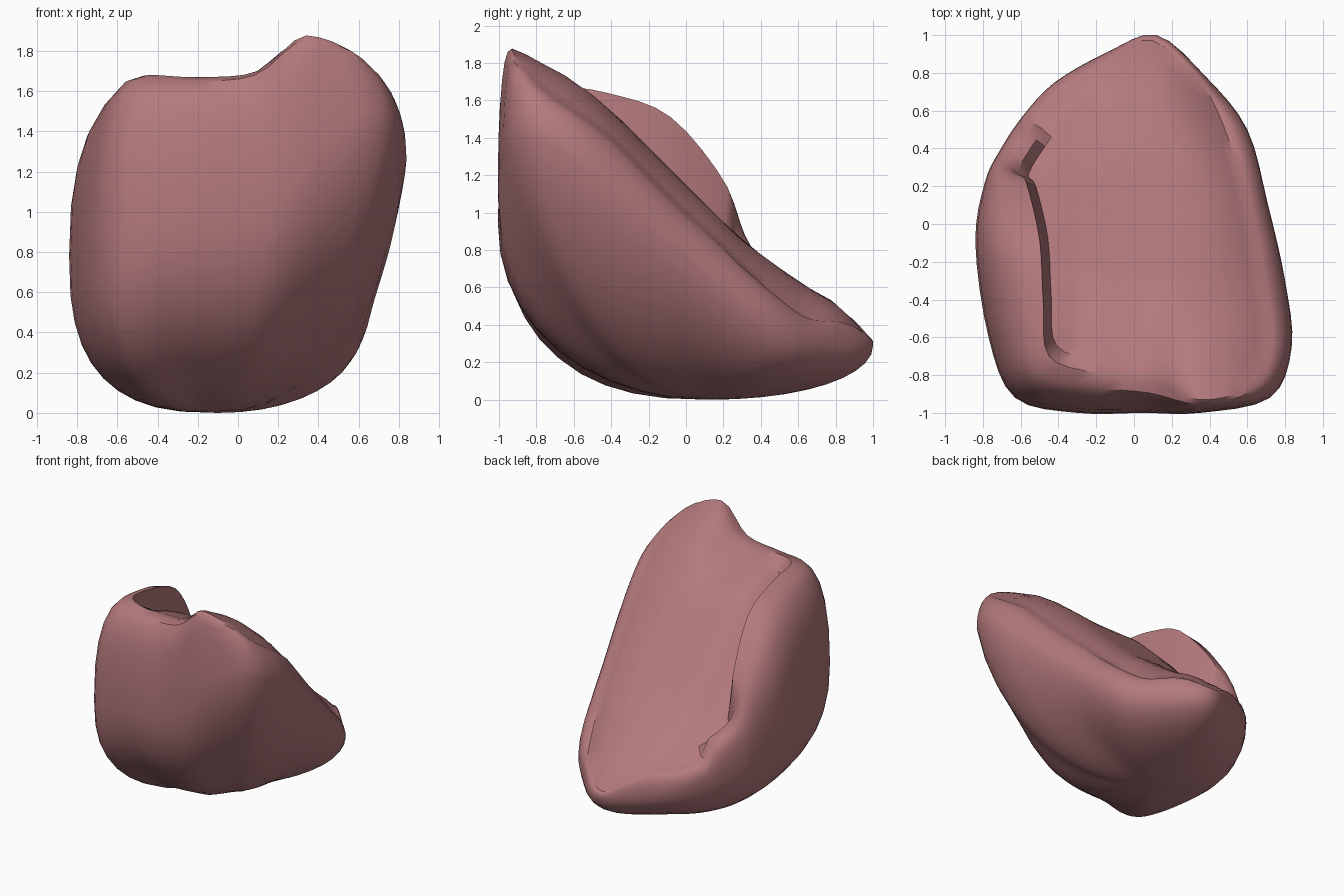
import bpy, bmesh, math
from mathutils import Vector

if "Cube" in bpy.data.objects:
    bpy.data.objects.remove(bpy.data.objects["Cube"])

SUB = 4  # interpolated points between loop stations

# Upper edge of the body, from the back tip round the right, front and left lip
rim = [(.1, .97, .33), (.36, .74, .42), (.5, .45, .62), (.59, .1, .95), (.66, -.3, 1.36),
       (.7, -.65, 1.66), (.59, -.87, 1.77), (.34, -.93, 1.88), (.1, -.84, 1.7),
       (-.2, -.79, 1.67), (-.45, -.7, 1.68), (-.48, -.42, 1.64), (-.5, -.08, 1.51),
       (-.57, .22, 1.14), (-.61, .29, .85), (-.48, .5, .68), (-.34, .68, .55), (-.1, .88, .43)]
# Widest line of the body at the same stations
belly = [(.12, 1, .29), (.38, .78, .29), (.6, .5, .38), (.71, .1, .68), (.8, -.3, 1.02),
         (.835, -.65, 1.32), (.72, -.92, 1.42), (.35, -1, 1.2), (.05, -1, .98),
         (-.3, -1, .93), (-.63, -.92, .88), (-.77, -.6, .83), (-.84, -.1, .78),
         (-.79, .22, .68), (-.71, .39, .58), (-.59, .57, .46), (-.42, .75, .38), (-.14, .91, .31)]
# Side profile of the sloping top
slope = [(-1, 1.9), (-.9, 1.87), (-.6, 1.71), (-.4, 1.55), (0, 1.15), (.3, .85),
         (.63, .61), (.78, .53), (.9, .42), (1, .3)]


def spline_loop(pts):
    """Closed Catmull-Rom curve through the stations."""
    p = [Vector(q) for q in pts]
    n, out = len(p), []
    for i in range(n):
        a, b, c, d = (p[(i + k) % n] for k in (-1, 0, 1, 2))
        for s in range(SUB):
            t = s / SUB
            out.append(.5 * (2 * b + (c - a) * t + (2 * a - 5 * b + 4 * c - d) * t * t
                             + (3 * b - a - 3 * c + d) * t ** 3))
    return out


def smooth(a, b, v):
    t = max(0, min(1, (v - a) / (b - a)))
    return t * t * (3 - 2 * t)


def top_height(x, y):
    """Sloping top: rolled off at the sides, grooved beneath the left lip."""
    z = slope[-1][1]
    for (y0, z0), (y1, z1) in zip(slope, slope[1:]):
        if y0 <= y <= y1:
            z = z0 + (z1 - z0) * (y - y0) / (y1 - y0)
    back = smooth(.1, .8, y)
    z -= (1 + .7 * smooth(-.5, .2, y)) * max(0, x - .3 + .22 * back) ** 2
    z -= .9 * back * max(0, -.05 - x) ** 2
    z -= .13 * smooth(.32, 0, x) * smooth(-.2, -.75, y)
    z -= .12 * smooth(-.25, -.45, x) * smooth(.6, .15, y)
    return z


R, M = spline_loop(rim), spline_loop(belly)
n = len(R)
# Away from the lip the rim simply follows the sloping top
for r in R:
    if r.x > .3 or r.y > .45:
        r.z = top_height(r.x, r.y)
base, crown = Vector((-.1, .12, 0)), Vector((.05, 0, 0))
loops = []

# Sloping top, from near the middle out to the rim
for k in (.9, .75, .6, .45, .3, .18, .08):
    ring = []
    for r in R:
        p = r.lerp(crown, k)
        p.z = top_height(p.x, p.y)
        ring.append(p)
    loops.append(ring)

# Rounded shoulder, from rim to belly
for i in range(6):
    t = i / 6 * math.pi / 2
    ring = []
    for r, m in zip(R, M):
        e = .8 if m.x < .4 else 1
        p = r.lerp(m, math.sin(t) ** e)
        p.z = m.z + (r.z - m.z) * max(0, math.cos(t)) ** e
        ring.append(p)
    loops.append(ring)

# Bowl-shaped underside: recessed under the right edge, fuller on the left
for i in range(10):
    t = i / 10 * math.pi / 2
    ring = []
    for m in M:
        recess = .1 * smooth(.1, .7, m.x) * smooth(.7, -.1, m.y)
        e = .96 - .22 * smooth(-.3, -.8, m.x)
        p = base.lerp(m, max(0, math.cos(t)) ** e - recess * math.sin(2 * t))
        p.z = m.z * (1 - math.sin(t) ** e)
        ring.append(p)
    loops.append(ring)

bm = bmesh.new()
vs = [[bm.verts.new(p) for p in ring] for ring in loops]
for a, b in zip(vs, vs[1:]):
    for j in range(n):
        k = (j + 1) % n
        bm.faces.new((a[j], a[k], b[k], b[j]))
top = bm.verts.new((crown.x, crown.y, top_height(crown.x, crown.y)))
bottom = bm.verts.new(base)
for j in range(n):
    k = (j + 1) % n
    bm.faces.new((top, vs[0][k], vs[0][j]))
    bm.faces.new((bottom, vs[-1][j], vs[-1][k]))
bmesh.ops.recalc_face_normals(bm, faces=bm.faces)

mesh = bpy.data.meshes.new("soft_body")
bm.to_mesh(mesh)
bm.free()
body = bpy.data.objects.new("soft_body", mesh)
bpy.context.collection.objects.link(body)
mat = bpy.data.materials.new("dusty_red")
mat.diffuse_color = (.45, .19, .2, 1)
mat.use_nodes = True
mat.node_tree.nodes["Principled BSDF"].inputs["Base Color"].default_value = mat.diffuse_color
mesh.materials.append(mat)
bpy.context.view_layer.objects.active = body
body.select_set(True)
bpy.ops.object.shade_smooth_by_angle(angle=math.radians(35))
